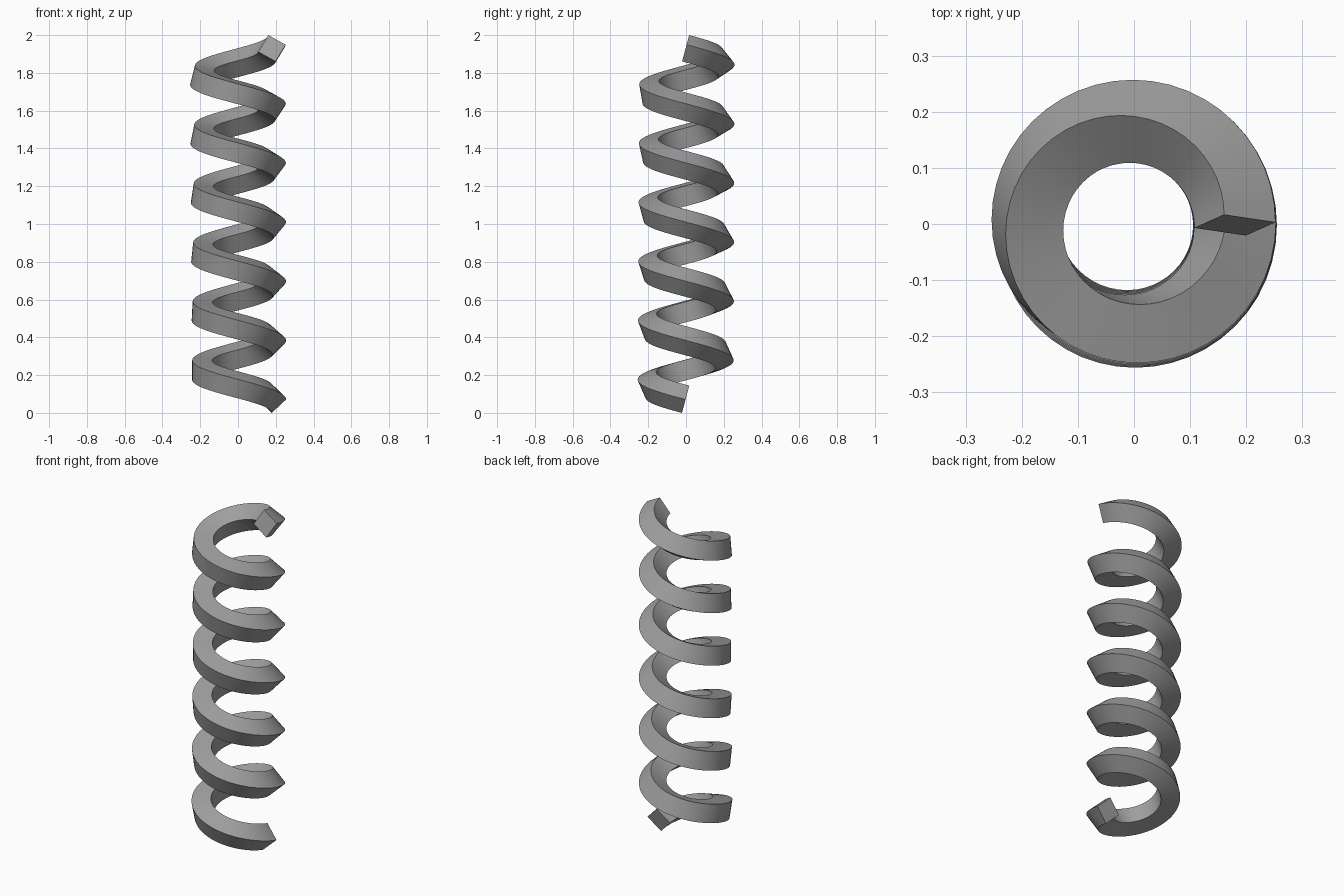
import bpy
import bmesh
from math import cos, sin, atan2, pi, radians
from mathutils import Vector

cube = bpy.data.objects.get("Cube")
if cube:
    bpy.data.objects.remove(cube, do_unlink=True)

# Coil dimensions
TURNS, STEPS = 6, 48
RADIUS, PITCH = 0.185, 0.3097
HALF_DIAGONAL = 0.0747
BASE = Vector((-0.005, -0.002, 0.0722))
START_ROLL = radians(-1)
SLOPE = atan2(PITCH, 2 * pi * RADIUS)


def section(t):
    """Corners of the square wire at angle t; it rolls freely along the helix."""
    radial = Vector((cos(t), -sin(t), 0))
    up = Vector((sin(t) * sin(SLOPE), cos(t) * sin(SLOPE), cos(SLOPE)))
    centre = BASE + radial * RADIUS + Vector((0, 0, PITCH * t / (2 * pi)))
    roll = START_ROLL + t * sin(SLOPE)
    angles = [roll + k * pi / 2 for k in range(4)]
    return [centre + HALF_DIAGONAL * (radial * cos(a) + up * sin(a)) for a in angles]


# Sweep the square along the left-handed helix
bm = bmesh.new()
rings = [[bm.verts.new(p) for p in section(2 * pi * i / STEPS)]
         for i in range(TURNS * STEPS + 1)]
for low, high in zip(rings, rings[1:]):
    for k in range(4):
        n = (k + 1) % 4
        bm.faces.new((low[k], low[n], high[n], high[k]))

# Flat end caps
bm.faces.new(rings[0])
bm.faces.new(rings[-1])
bmesh.ops.recalc_face_normals(bm, faces=bm.faces)
mesh = bpy.data.meshes.new("coil_spring")
bm.to_mesh(mesh)
bm.free()

# Steel material
steel = bpy.data.materials.new("steel_grey")
steel.use_nodes = True
grey = (0.35, 0.35, 0.35, 1)
steel.diffuse_color = grey
steel.node_tree.nodes["Principled BSDF"].inputs["Base Color"].default_value = grey
mesh.materials.append(steel)

spring = bpy.data.objects.new("coil_spring", mesh)
bpy.context.collection.objects.link(spring)
bpy.context.view_layer.objects.active = spring
spring.select_set(True)
bpy.ops.object.shade_smooth_by_angle(angle=radians(30))
